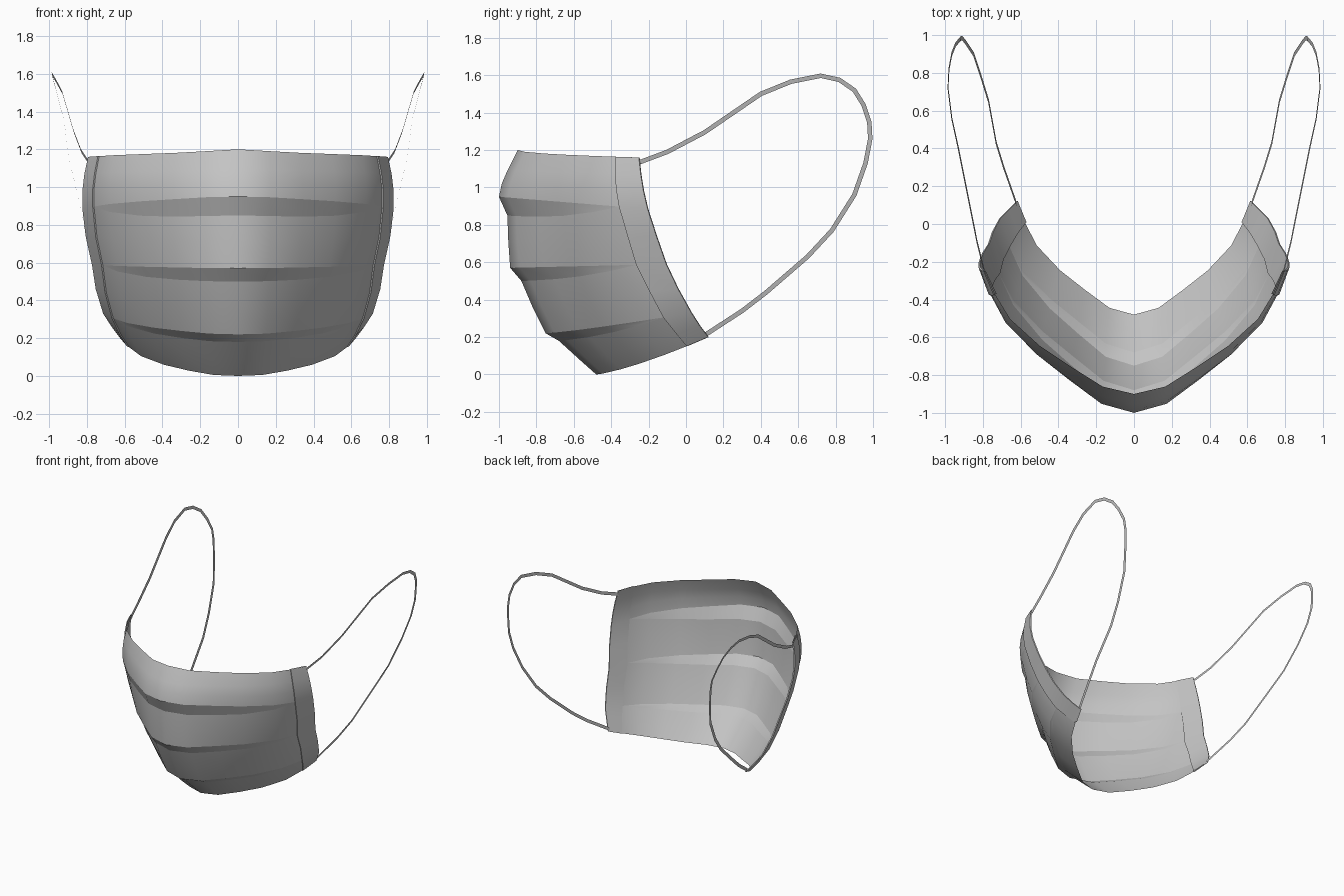
import bpy
import bmesh
from mathutils import Vector

cube = bpy.data.objects.get("Cube")
if cube:
    bpy.data.objects.remove(cube, do_unlink=True)

# One plain cloth colour
cloth = bpy.data.materials.new("grey_cloth")
cloth.use_nodes = True
GREY = (0.55, 0.55, 0.55, 1)
cloth.diffuse_color = GREY
bsdf = cloth.node_tree.nodes["Principled BSDF"]
bsdf.inputs["Base Color"].default_value = GREY
bsdf.inputs["Roughness"].default_value = 0.8


def sheet(name, rows, sharp_rows=(), sharp_cols=()):
    """Smooth grid of faces through rows of points, with chosen sharp lines."""
    bm = bmesh.new()
    grid = [[bm.verts.new(p) for p in row] for row in rows]
    for a, b in zip(grid, grid[1:]):
        for c in range(len(a) - 1):
            face = bm.faces.new((a[c], b[c], b[c + 1], a[c + 1]))
            face.smooth = True
    for r in sharp_rows:
        for a, b in zip(grid[r], grid[r][1:]):
            bm.edges.get((a, b)).smooth = False
    for c in sharp_cols:
        for a, b in zip(grid, grid[1:]):
            bm.edges.get((a[c], b[c])).smooth = False
    bmesh.ops.remove_doubles(bm, verts=bm.verts, dist=0.0005)
    mesh = bpy.data.meshes.new(name)
    bm.to_mesh(mesh)
    bm.free()
    mesh.materials.append(cloth)
    obj = bpy.data.objects.new(name, mesh)
    bpy.context.collection.objects.link(obj)
    return obj


def mirrored(p):
    return Vector((-p[0], p[1], p[2]))


# Side edge of the mask, top to bottom
EDGE = [Vector(p) for p in (
    (.79, -.25, 1.16), (.82, -.235, 1.02), (.82, -.2, .87), (.80, -.15, .72),
    (.76, -.09, .55), (.74, 0, .38), (.68, .06, .28), (.62, .12, .2))]


def edge_at(z):
    for a, b in zip(EDGE, EDGE[1:]):
        if z >= b.z - 0.001:
            return a.lerp(b, (a.z - z) / (a.z - b.z))
    return EDGE[-1].copy()


# Plan curve from the centre to the side: width fraction, depth fraction
PLAN = ((0, 0), (.21, .06), (.42, .22), (.63, .39), (.83, .61), (.93, .81), (1, 1))


def half_row(y, z, edge_z, power=1.0):
    end = edge_at(edge_z)
    return [Vector((end.x * u, y + (end.y - y) * f, z + (end.z - z) * f ** power))
            for u, f in PLAN]


def tuck(row, dy, dz):
    """Lower line of a pleat, closing up towards the side."""
    out = []
    for p, (u, f) in zip(row, PLAN):
        k = 1 - min(1, f / .8) ** 2
        out.append(p + Vector((0, dy * k, dz * k)))
    return out


# Pleated front panel
pleat_top = half_row(-1.0, .95, .885)
pleat_mid = half_row(-.94, .57, .59)
pleat_low = half_row(-.75, .22, .33, 1.2)
half = [
    half_row(-.90, 1.2, 1.16, .5),
    half_row(-.955, 1.09, 1.07),
    half_row(-.985, 1.02, .98),
    pleat_top,
    tuck(pleat_top, .045, -.1),
    half_row(-.95, .71, .74),
    pleat_mid,
    tuck(pleat_mid, .06, -.07),
    half_row(-.82, .36, .46),
    pleat_low,
    tuck(pleat_low, .07, -.04),
    half_row(-.57, .08, .26, 1.3),
    half_row(-.48, 0, .2, 1.3),
]
full = [[mirrored(p) for p in reversed(row[1:])] + row for row in half]
sheet("pleated_panel", full, sharp_rows=(3, 4, 6, 7, 9, 10))

# Folded binding along each side edge
OUT = Vector((.89, -.45, 0)) * .008
binding = []
for row in half:
    if binding and (row[-1] - binding[-1][2]).length < .02:
        continue  # pleat lines share one point at the side
    inset = row[-2]
    binding.append([inset, inset + OUT, row[-1] + OUT * .6,
                    row[-1] - OUT * .6, inset - OUT])

# Ear loop path, from the upper corner round to the lower corner
LOOP = [Vector(p) for p in (
    (.79, -.26, 1.13), (.83, -.1, 1.19), (.87, .1, 1.295), (.93, .4, 1.5),
    (.965, .56, 1.565), (.985, .72, 1.597), (.98, .82, 1.575), (.965, .9, 1.52),
    (.945, .95, 1.44), (.92, .98, 1.35), (.91, .985, 1.26), (.89, .96, 1.13),
    (.85, .9, .96), (.81, .78, .77), (.77, .65, .63), (.73, .43, .44),
    (.69, .3, .34), (.62, .1, .21))]
ribbon = []
for i, p in enumerate(LOOP):
    t = LOOP[min(i + 1, len(LOOP) - 1)] - LOOP[max(i - 1, 0)]
    side = Vector((0, -t.z, t.y)).normalized() * .012
    side.x = side.z * .2  # the band leans with the loop
    ribbon.append([p - side, p + side])

for name, rows in (("binding", binding), ("ear_loop", ribbon)):
    folds = (1, 2, 3) if name == "binding" else ()
    sheet("left_" + name, rows, sharp_cols=folds)
    sheet("right_" + name, [[mirrored(p) for p in reversed(r)] for r in rows],
          sharp_cols=folds)
